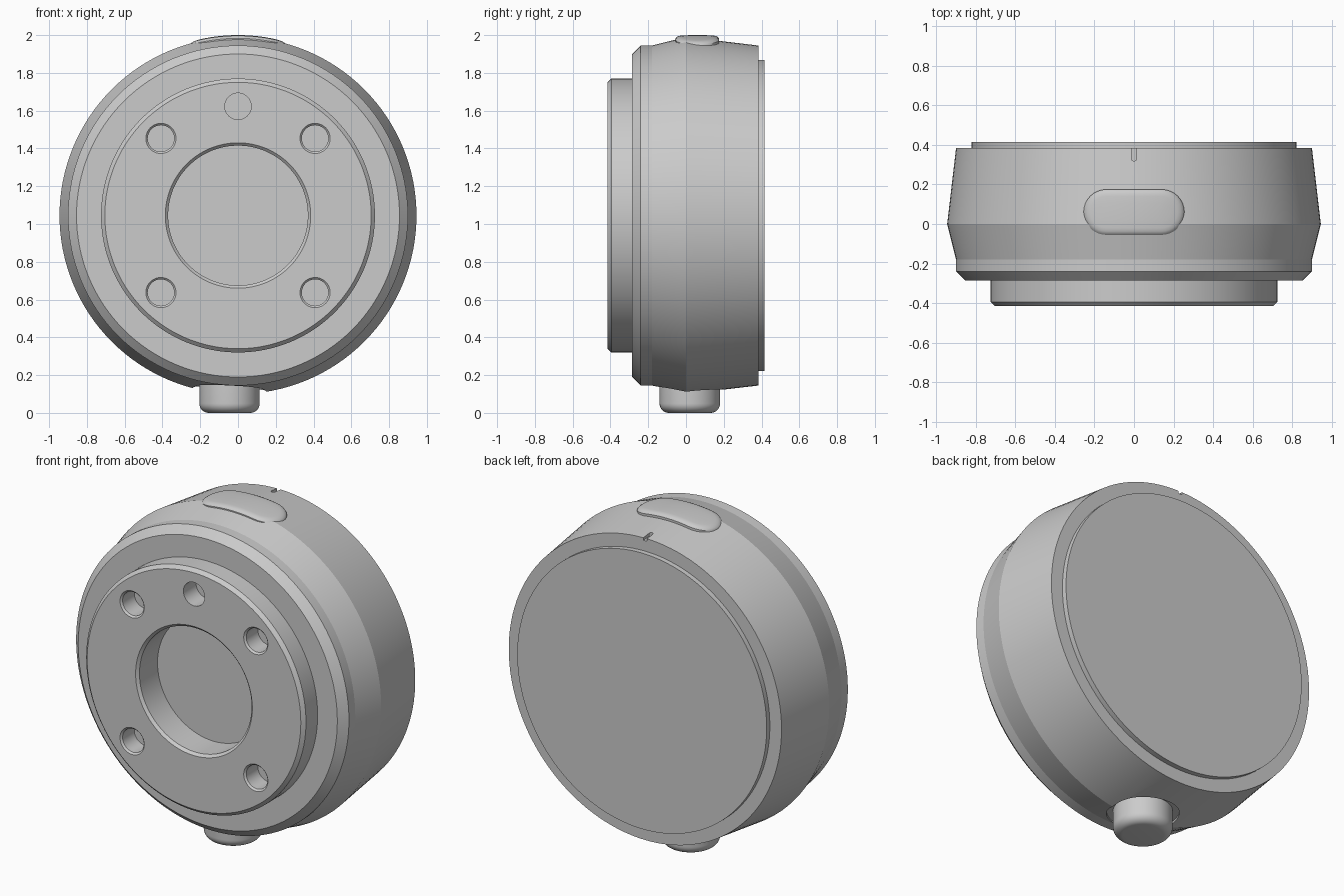
import bpy, bmesh, math
from mathutils import Matrix

if "Cube" in bpy.data.objects:
    bpy.data.objects.remove(bpy.data.objects["Cube"])

CZ = 1.045                                   # height of the main axis
TO_Y = Matrix.Rotation(-math.pi / 2, 4, 'X')  # turns local z into +y


def make_object(name, bm):
    bmesh.ops.remove_doubles(bm, verts=bm.verts, dist=1e-5)
    bmesh.ops.recalc_face_normals(bm, faces=bm.faces)
    me = bpy.data.meshes.new(name)
    bm.to_mesh(me)
    bm.free()
    ob = bpy.data.objects.new(name, me)
    bpy.context.collection.objects.link(ob)
    return ob


def lathe(name, profile, segs, matrix):
    """Spin (radius, height) points round local z, then place the result."""
    bm = bmesh.new()
    vs = [bm.verts.new((r, 0, h)) for r, h in profile]
    es = [bm.edges.new(p) for p in zip(vs, vs[1:])]
    bmesh.ops.spin(bm, geom=vs + es, cent=(0, 0, 0), axis=(0, 0, 1),
                   angle=2 * math.pi, steps=segs)
    bmesh.ops.transform(bm, matrix=matrix, verts=bm.verts)
    return make_object(name, bm)


def smooth(ob, deg):
    bpy.ops.object.select_all(action='DESELECT')
    ob.select_set(True)
    bpy.context.view_layer.objects.active = ob
    bpy.ops.object.shade_smooth_by_angle(angle=math.radians(deg))


def cut(ob, cutter):
    mod = ob.modifiers.new("cut", 'BOOLEAN')
    mod.operation, mod.solver, mod.object = 'DIFFERENCE', 'EXACT', cutter
    bpy.context.view_layer.objects.active = ob
    bpy.ops.object.modifier_apply(modifier=mod.name)
    bpy.data.objects.remove(cutter)


def at(x, y, z):
    return Matrix.Translation((x, y, z))


# Housing with front mounting boss and central bore
housing = lathe("housing", [
    (0, -.23), (.37, -.23), (.37, -.4), (.385, -.415), (.705, -.415),
    (.725, -.395), (.725, -.285), (.855, -.285), (.9, -.24), (.9, -.18),
    (.945, 0), (.9, .385), (0, .385)], 128, at(0, 0, CZ) @ TO_Y)

# Four chamfered screw holes and one plain pin hole in the boss
for sx in (-1, 1):
    for sz in (-1, 1):
        cut(housing, lathe("hole_cutter", [
            (0, -.05), (.08, -.05), (.08, 0), (.07, .01), (.07, .12), (0, .12)],
            48, at(sx * .408, -.415, CZ + sz * .408) @ TO_Y))
cut(housing, lathe("pin_cutter", [(0, -.05), (.07, -.05), (.07, .12), (0, .12)],
                   48, at(0, -.415, 1.623) @ TO_Y))

# Round spot-face at the bottom around the connector
cut(housing, lathe("spotface_cutter", [(0, -.1), (.195, -.1), (.195, .15), (0, .15)],
                   64, at(-.045, .02, 0)))

# Index mark slot on the top rear edge
bm = bmesh.new()
outline = [(.012, .45), (-.012, .45)] + [
    (-.012 * math.cos(a), .33 - .012 * math.sin(a))
    for a in (i * math.pi / 8 for i in range(9))]
face = bm.faces.new([bm.verts.new((x, y, CZ + .885)) for x, y in outline])
top = bmesh.ops.extrude_face_region(bm, geom=[face])['geom']
bmesh.ops.translate(bm, vec=(0, 0, .1),
                    verts=[v for v in top if isinstance(v, bmesh.types.BMVert)])
cut(housing, make_object("mark_cutter", bm))
smooth(housing, 11)

# Back cover disc
smooth(lathe("back_cover", [(0, .37), (.823, .37), (.823, .415), (0, .415)],
             128, at(0, 0, CZ) @ TO_Y), 30)

# Bottom connector with rounded lower rim
rim = [(.11 + .05 * math.sin(a), .05 - .05 * math.cos(a))
       for a in (i * math.pi / 16 for i in range(9))]
smooth(lathe("connector", [(0, 0)] + rim + [(.16, .2), (0, .2)],
             48, at(-.045, .02, 0)), 30)

# Top button: stadium rings wrapped over the housing curve
R, L, N = .115, .14, 16
shape = [(L, math.pi * (i / N - .5)) for i in range(N + 1)]
shape += [(L - 2 * L * i / N, math.pi / 2) for i in range(1, N)]
shape += [(-L, math.pi * (i / N + .5)) for i in range(N + 1)]
shape += [(-L + 2 * L * i / N, -math.pi / 2) for i in range(1, N)]
bm = bmesh.new()
rings = []
for inset, rad in [(0, .89), (0, .938), (.006, .945), (.018, .951),
                   (.035, .953), (.07, .9545), (R, .955)]:
    ring = []
    for cx, a in shape:
        x = cx + (R - inset) * math.cos(a)
        y = .06 + (R - inset) * math.sin(a)
        ring.append(bm.verts.new((x, y, CZ + math.sqrt(rad * rad - x * x))))
    rings.append(ring)
for lo, hi in zip(rings, rings[1:]):
    for i in range(len(lo)):
        j = (i + 1) % len(lo)
        bm.faces.new((lo[i], lo[j], hi[j], hi[i]))
smooth(make_object("button", bm), 35)
